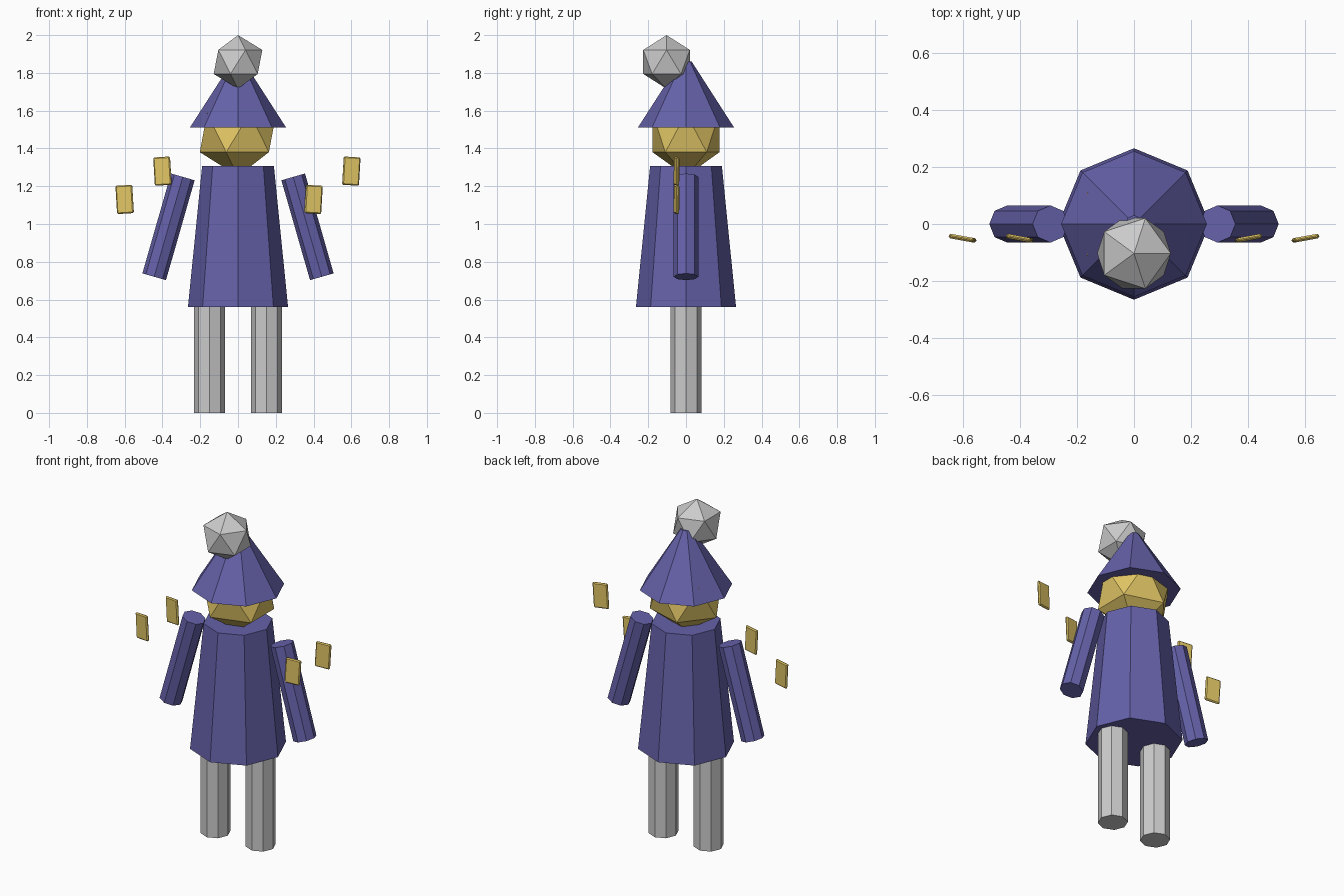
import bpy
import math

if "Cube" in bpy.data.objects:
    bpy.data.objects.remove(bpy.data.objects["Cube"])


def material(name, rgb):
    m = bpy.data.materials.new(name)
    m.diffuse_color = (*rgb, 1)
    m.use_nodes = True
    m.node_tree.nodes["Principled BSDF"].inputs["Base Color"].default_value = m.diffuse_color
    return m


BLUE = material("robe_blue", (0.13, 0.12, 0.40))
GOLD = material("gold", (0.75, 0.56, 0.13))


def finish(name, mat):
    ob = bpy.context.object
    ob.name = name
    if mat:
        ob.data.materials.append(mat)
    return ob


def octagon(name, x, z0, z1, r0, r1, mat=None):
    """Eight-sided upright tube or cone with a corner on each axis."""
    bpy.ops.mesh.primitive_cone_add(vertices=8, radius1=r0, radius2=r1,
                                    depth=z1 - z0, location=(x, 0, (z0 + z1) / 2))
    return finish(name, mat)


def ball(name, loc, size, mat=None):
    bpy.ops.mesh.primitive_ico_sphere_add(subdivisions=1, radius=1, location=loc)
    ob = finish(name, mat)
    ob.scale = size
    return ob


# Robe, head, hat and bobble
octagon("robe", 0, 0.56, 1.307, 0.265, 0.19, BLUE)
ball("head", (0, 0, 1.483), (0.226, 0.208, 0.23), GOLD)
octagon("hat", 0, 1.51, 1.86, 0.255, 0.03, BLUE)
ball("hat_bobble", (0, -0.103, 1.858), (0.144, 0.145, 0.142))

for side, label in ((-1, "left"), (1, "right")):
    # Legs and slanted arms
    octagon(f"{label}_leg", side * 0.15, 0, 0.58, 0.082, 0.082)
    arm = octagon(f"{label}_arm", side * 0.368, 0.71, 1.26, 0.065, 0.065, BLUE)
    arm.rotation_euler.y = -side * math.radians(16)

    # Floating bevelled cards
    for i, (x, z) in enumerate(((0.5 * side - 0.1, 1.13), (0.5 * side + 0.1, 1.28))):
        bpy.ops.mesh.primitive_cube_add(size=1, location=(x, -0.05, z))
        card = finish(f"{label}_card_{i + 1}", GOLD)
        for v in card.data.vertices:
            v.co.x *= 0.09
            v.co.y *= 0.016
            v.co.z *= 0.15
        card.rotation_euler = (0, side * 0.06, side * 0.18)
        bevel = card.modifiers.new("bevel", "BEVEL")
        bevel.width = 0.006
        bevel.segments = 1

# The left cards step up toward the body, the right ones away from it
